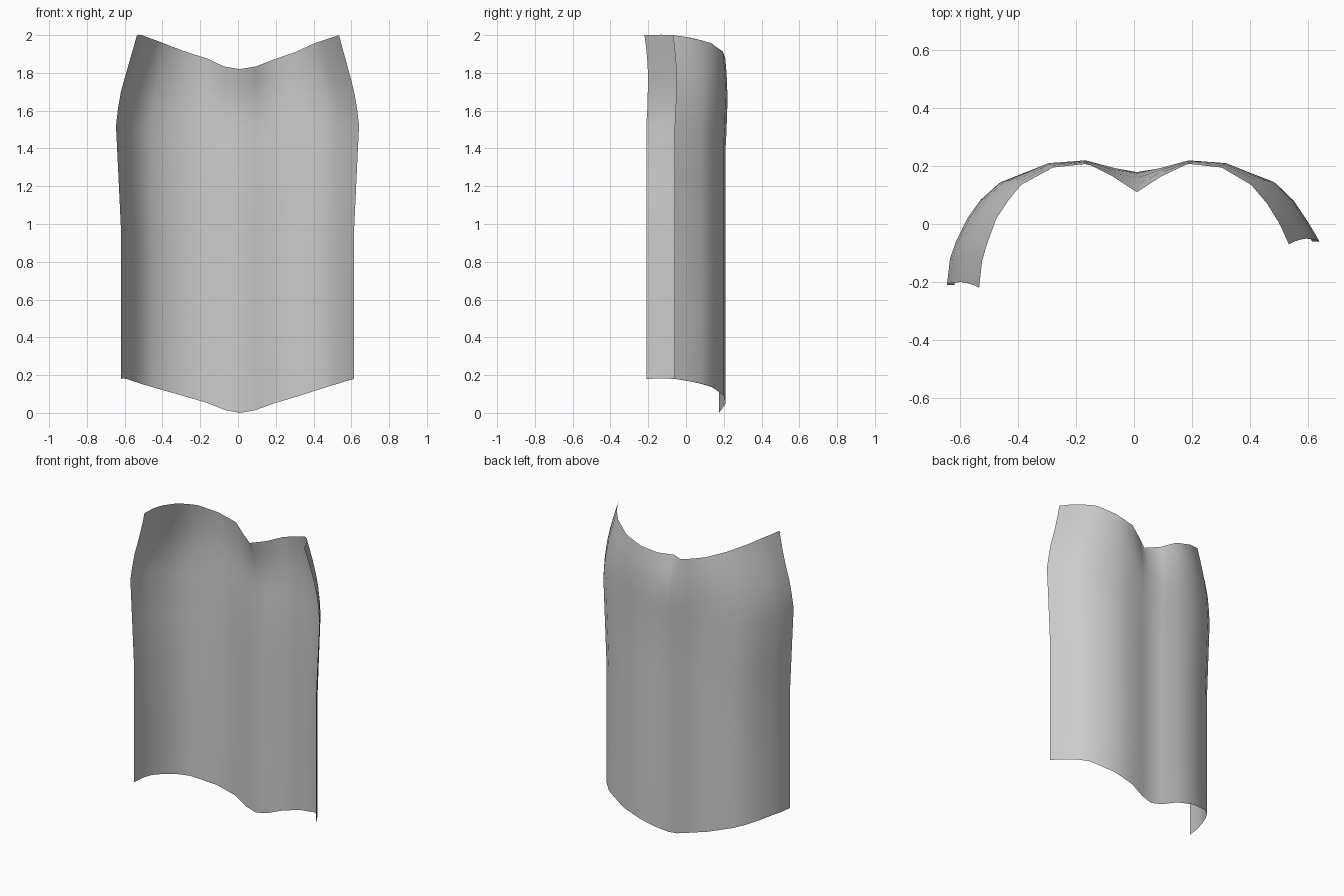
import bpy

# Column profile: (base x, base y, top x, top y, upward offset of the edges)
COLUMNS = [
    (-0.62, -0.21, -0.535, -0.22, 0.18), (-0.61, -0.12, -0.525, -0.13, 0.182),
    (-0.59, -0.06, -0.508, -0.07, 0.18), (-0.552, 0.02, -0.475, 0.02, 0.167),
    (-0.509, 0.083, -0.435, 0.08, 0.153), (-0.448, 0.14, -0.39, 0.135, 0.135),
    (-0.30, 0.20, -0.28, 0.195, 0.093), (-0.17, 0.209, -0.16, 0.208, 0.055),
    (-0.065, 0.185, -0.075, 0.165, 0.014), (0.01, 0.174, 0.01, 0.11, 0.0),
    (0.09, 0.185, 0.095, 0.165, 0.014), (0.19, 0.209, 0.187, 0.208, 0.05),
    (0.323, 0.20, 0.303, 0.195, 0.09), (0.47, 0.14, 0.405, 0.135, 0.137),
    (0.53, 0.08, 0.46, 0.07, 0.155), (0.578, 0.005, 0.503, 0.0, 0.17),
    (0.615, -0.06, 0.535, -0.07, 0.18),
]
# Rows: (height, width factor, blend in x, blend in y, y bulge)
ROWS = [
    (0.0, 1, 0, 0, 0), (0.4, 1, 0, 0, 0), (0.8, 1, 0, 0, 0),
    (1.06, 1.02, 0, 0, 0), (1.34, 1.042, 0, 0, 0),
    (1.43, 1.025, 0, 0, 0.005), (1.52, 1.0, 0, 0.04, 0.008),
    (1.60, 1, 0.26, 0.14, 0.011), (1.68, 1, 0.53, 0.36, 0.009),
    (1.75, 1, 0.77, 0.67, 0.006), (1.82, 1, 1, 1, 0),
]

# Curved sheet: loft the profile through the rows
n = len(COLUMNS)
verts = []
for h, width, fx, fy, bulge in ROWS:
    for bx, by, tx, ty, lift in COLUMNS:
        x = (bx + (tx - bx) * fx) * width
        y = by + (ty - by) * fy + bulge
        verts.append((x, y, h + lift))
faces = [(r * n + c + 1, r * n + c, (r + 1) * n + c, (r + 1) * n + c + 1)
         for r in range(len(ROWS) - 1) for c in range(n - 1)]

mesh = bpy.data.meshes.new("curved_panel")
mesh.from_pydata(verts, [], faces)
panel = bpy.data.objects.new("curved_panel", mesh)
bpy.context.collection.objects.link(panel)
for p in mesh.polygons:
    p.use_smooth = True
